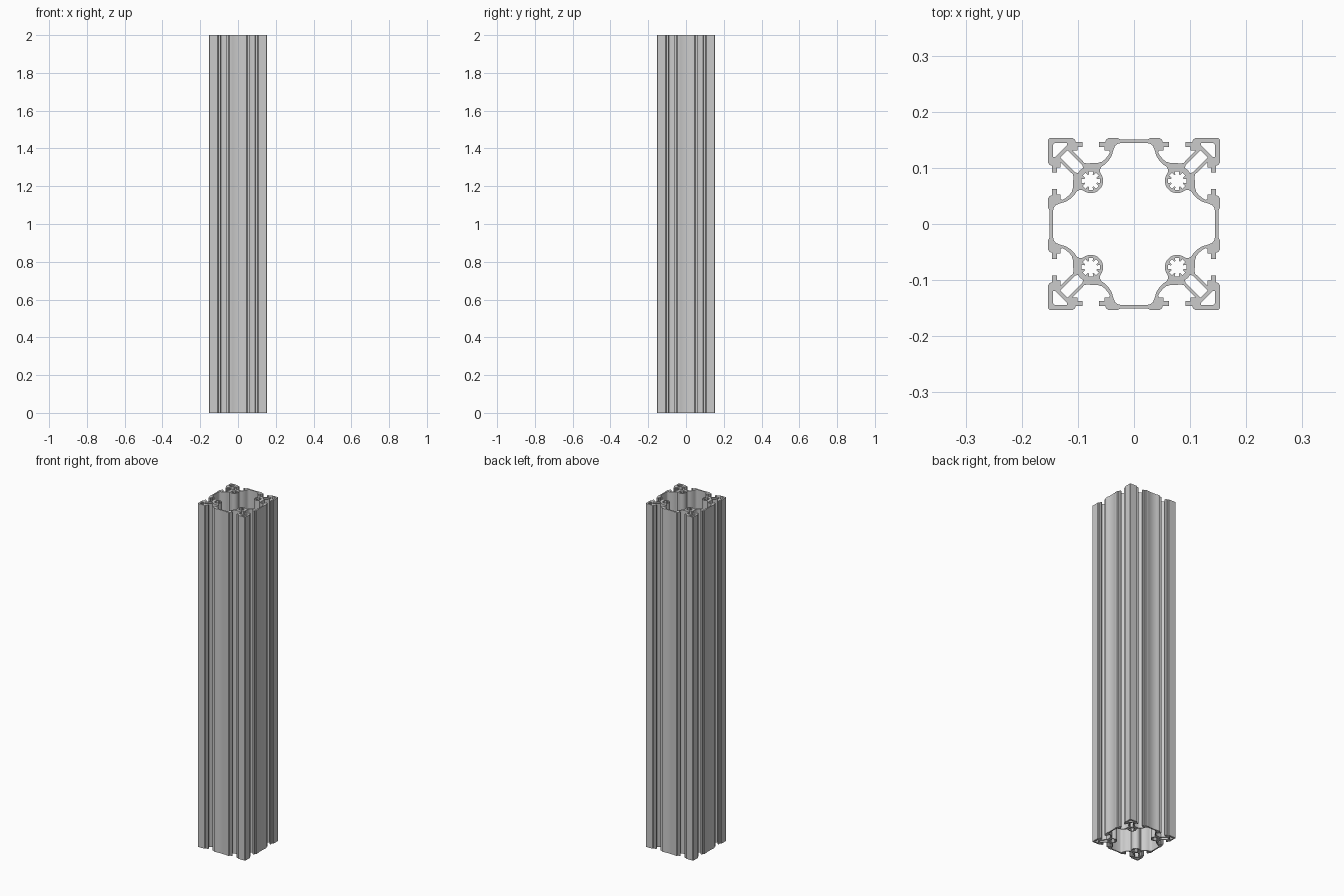
import bpy
from math import cos, sin, pi, radians

if "Cube" in bpy.data.objects:
    bpy.data.objects.remove(bpy.data.objects["Cube"])

H = 2.0        # profile length
C = 0.077      # screw boss centre offset
R = 0.022      # screw boss outer radius


def mirror_diag(half):
    """Extend a half outline across the x = y diagonal."""
    return [(y, x) for x, y in reversed(half)] + half


def rot(points, k):
    """Rotate points by k quarter turns."""
    for _ in range(k):
        points = [(-y, x) for x, y in points]
    return points


def ring(quadrant):
    return [p for k in range(4) for p in rot(quadrant, k)]


# Outer contour: corner block, lip, T-slot, web, lip, side wall
outer_half = [
    (0.1505, 0.153), (0.109, 0.153), (0.105, 0.150), (0.104, 0.146),
    (0.092, 0.146), (0.092, 0.137), (0.101, 0.137), (0.101, 0.131),
    (0.110, 0.131), (0.092, 0.113), (0.089, 0.109), (0.084, 0.108),
    (0.064, 0.109), (0.057, 0.111), (0.052, 0.115), (0.046, 0.122),
    (0.043, 0.128), (0.045, 0.131), (0.053, 0.131), (0.053, 0.137),
    (0.062, 0.137), (0.062, 0.146), (0.051, 0.146), (0.050, 0.150),
    (0.046, 0.153), (0.029, 0.153), (0.025, 0.151),
]

# Inner contour: round boss, curved web, flat wall
inner_half = [(C + R * cos(radians(a)), C + R * sin(radians(a)))
              for a in range(225, 129, -12)]
inner_half += [(0.061, 0.097), (0.058, 0.102), (0.052, 0.106), (0.046, 0.112),
               (0.040, 0.121), (0.037, 0.131), (0.034, 0.139),
               (0.030, 0.1425), (0.025, 0.144)]

# Corner pocket and the pocket between the diagonal struts
corner_pocket = [(0.119, 0.144), (0.142, 0.144), (0.144, 0.142), (0.144, 0.119),
                 (0.141, 0.119), (0.119, 0.141)]
strut_half = [(0.1315, 0.1215), (0.1315, 0.1215)]
strut_pocket = mirror_diag([(0.1185, 0.1315), (0.1025, 0.1155),
                            (0.0915, 0.1045), (0.0910, 0.0995), (0.0955, 0.0965)])

# Toothed screw bore
bore = []
for i in range(8):
    a = i * pi / 4
    for r, d in ((0.0170, -0.22), (0.0170, 0.22), (0.0115, 0.30), (0.0115, 0.485)):
        bore.append((C + r * cos(a + d), C + r * sin(a + d)))

loops = [ring(mirror_diag(outer_half)), ring(mirror_diag(inner_half))]
for k in range(4):
    loops += [rot(h, k) for h in (corner_pocket, strut_pocket, bore)]

# Filled 2D curve extruded to full length
curve = bpy.data.curves.new("extruded_frame_profile", 'CURVE')
curve.dimensions = '2D'
curve.fill_mode = 'BOTH'
curve.extrude = H / 2
for pts in loops:
    s = curve.splines.new('POLY')
    s.points.add(len(pts) - 1)
    for p, (x, y) in zip(s.points, pts):
        p.co = (x, y, 0, 1)
    s.use_cyclic_u = True
obj = bpy.data.objects.new("extruded_frame_profile", curve)
obj.location.z = H / 2
bpy.context.collection.objects.link(obj)

# Convert to mesh, weld caps, smooth the rounded walls
bpy.context.view_layer.objects.active = obj
obj.select_set(True)
bpy.ops.object.convert(target='MESH')
bpy.ops.object.mode_set(mode='EDIT')
bpy.ops.mesh.select_all(action='SELECT')
bpy.ops.mesh.remove_doubles(threshold=0.0001)
bpy.ops.mesh.normals_make_consistent(inside=False)
bpy.ops.object.mode_set(mode='OBJECT')
bpy.ops.object.shade_smooth_by_angle(angle=radians(30))
